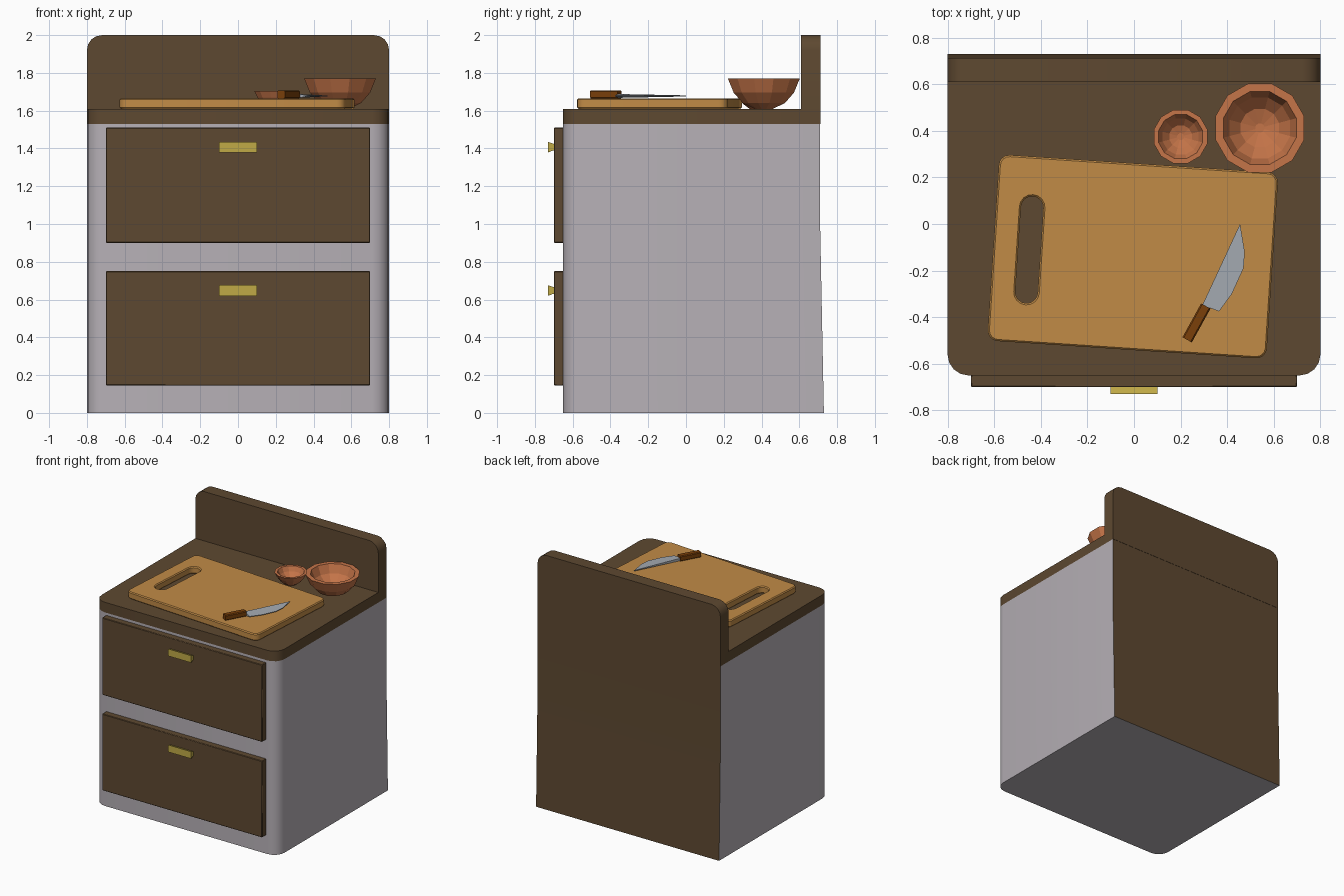
import bpy, bmesh, math
from mathutils import Matrix, Vector

if "Cube" in bpy.data.objects:
    bpy.data.objects.remove(bpy.data.objects["Cube"])


def material(name, hexcode):
    rgb = [int(hexcode[i:i + 2], 16) / 255 for i in (0, 2, 4)]
    m = bpy.data.materials.new(name)
    m.diffuse_color = [c ** 2.2 for c in rgb] + [1]
    m.use_nodes = True
    m.node_tree.nodes["Principled BSDF"].inputs["Base Color"].default_value = m.diffuse_color
    return m


brown = material("dark_wood", "5E4A34")
grey = material("painted_grey", "B5AFB5")
tan = material("board_wood", "C08A48")
clay = material("terracotta", "C4744A")
brass = material("brass", "BFA848")
grip_mat = material("grip_wood", "7A4212")
steel = material("steel", "A4AAB2")


def finish(name, bm, mat, smooth=True):
    bmesh.ops.recalc_face_normals(bm, faces=bm.faces)
    me = bpy.data.meshes.new(name)
    bm.to_mesh(me)
    bm.free()
    ob = bpy.data.objects.new(name, me)
    bpy.context.collection.objects.link(ob)
    me.materials.append(mat)
    if smooth:
        bpy.ops.object.select_all(action='DESELECT')
        ob.select_set(True)
        bpy.context.view_layer.objects.active = ob
        bpy.ops.object.shade_smooth_by_angle(angle=math.radians(35))
    return ob


def loft(name, rings, mat, smooth=True):
    """Skin a list of equal-length point rings and cap both ends."""
    bm = bmesh.new()
    vr = [[bm.verts.new(p) for p in r] for r in rings]
    n = len(vr[0])
    for a, b in zip(vr, vr[1:]):
        for i in range(n):
            bm.faces.new((a[i], a[(i + 1) % n], b[(i + 1) % n], b[i]))
    bm.faces.new(vr[0])
    bm.faces.new(vr[-1])
    return finish(name, bm, mat, smooth)


def rounded(x0, x1, y0, y1, radii, seg=4):
    """Rounded rectangle, corners counterclockwise from lower left."""
    pts = []
    corners = [(x0, y0, 1, 1), (x1, y0, -1, 1), (x1, y1, -1, -1), (x0, y1, 1, -1)]
    for k, ((x, y, sx, sy), r) in enumerate(zip(corners, radii)):
        if r == 0:
            pts.append((x, y))
            continue
        for i in range(seg + 1):
            a = math.pi + (k + i / seg) * math.pi / 2
            pts.append((x + sx * r + r * math.cos(a), y + sy * r + r * math.sin(a)))
    return pts


# Cabinet body with slightly flared back, whose rear face is wood
foot = lambda back: rounded(-.8, .8, -.65, back, (.09, .09, 0, 0))
body = loft("cabinet_body", [[(x, y, z) for x, y in foot(b)]
            for z, b in ((0, .73), (.6, .718), (1, .71), (1.53, .71))], grey)
body.data.materials.append(brown)
for f in body.data.polygons:
    if f.normal.y > .9:
        f.material_index = 1

# Worktop and backsplash
loft("worktop", [[(x, y, z) for x, y in foot(.71)] for z in (1.53, 1.61)], brown)
splash = rounded(-.8, .8, 1.53, 2, (0, 0, .08, .08))
loft("backsplash", [[(x, y, z) for x, z in splash] for y in (.61, .712)], brown)


# Drawer fronts and flared pulls
def drawer(name, z0, z1, pull_z):
    ring = rounded(-.70, .70, z0, z1, (0,) * 4)
    front = loft(name + "_front", [[(x, y, z) for x, z in ring] for y in (-.64, -.70)], brown)
    bev = front.modifiers.new("edge", 'BEVEL')
    bev.width, bev.segments = .004, 1
    loft(name + "_pull", [[(x, y, z) for x, z in
         rounded(-.1, .1, pull_z - h, pull_z + h, (0,) * 4)]
         for y, h in ((-.695, .016), (-.712, .021), (-.73, .028))], brass, False)


drawer("upper_drawer", .90, 1.51, 1.407)
drawer("lower_drawer", .145, .75, .648)

# Cutting board with a hand slot
cu = bpy.data.curves.new("cutting_board", 'CURVE')
cu.dimensions, cu.fill_mode = '2D', 'BOTH'
b = .007
cu.extrude, cu.bevel_depth, cu.bevel_resolution, cu.offset = .0275 - b, b, 0, -b
for pts in (rounded(-.6, .6, -.4, .4, (.045,) * 4),
            rounded(-.493, -.397, -.23, .23, (.0479,) * 4)):
    s = cu.splines.new('POLY')
    s.points.add(len(pts) - 1)
    for p, (x, y) in zip(s.points, pts):
        p.co = (x, y, 0, 1)
    s.use_cyclic_u = True
board = bpy.data.objects.new("cutting_board", cu)
bpy.context.collection.objects.link(board)
cu.materials.append(tan)
board.location = (-.005, -.14, 1.6375)
board.rotation_euler.z = math.radians(-3.8)
bpy.ops.object.select_all(action='DESELECT')
board.select_set(True)
bpy.context.view_layer.objects.active = board
bpy.ops.object.convert(target='MESH')
bpy.ops.object.shade_smooth_by_angle(angle=math.radians(30))


# Faceted bowls turned from a profile
def bowl(name, cx, cy, profile, n=12):
    rings = [[(cx + r * math.cos((i + .5) * math.tau / n),
               cy + r * math.sin((i + .5) * math.tau / n), z)
              for i in range(n)] for r, z in profile]
    loft(name, rings, clay, False)


bowl("large_bowl", .54, .412, [(.05, 1.61), (.115, 1.64), (.165, 1.695), (.197, 1.77),
                               (.162, 1.77), (.135, 1.705), (.085, 1.655), (.02, 1.635)])
bowl("small_bowl", .20, .375, [(.04, 1.61), (.075, 1.635), (.10, 1.67), (.119, 1.705),
                               (.098, 1.705), (.08, 1.67), (.05, 1.64), (.015, 1.63)])

# Knife blade, wedge-shaped from thick spine to thin cutting edge
outline = [(.29, -.355), (.455, 0), (.475, -.12), (.470, -.19), (.42, -.30), (.365, -.375), (.325, -.36)]
spine = (0, 1, 6)
loft("knife_blade", [[(x, y, 1.678 + s * (.003 if i == 1 else .010 if i in spine else .002))
                      for i, (x, y) in enumerate(outline)] for s in (-1, 1)], steel, False)

# Knife handle
a, c = Vector((.228, -.497, 1.686)), Vector((.308, -.352, 1.686))
d = (c - a).normalized()
side = Vector((d.y, -d.x, 0))
grip = rounded(-.023, .023, -.021, .021, (.006,) * 4, 1)
loft("knife_handle", [[p + side * u + Vector((0, 0, v)) for u, v in grip] for p in (a, c)], grip_mat)
